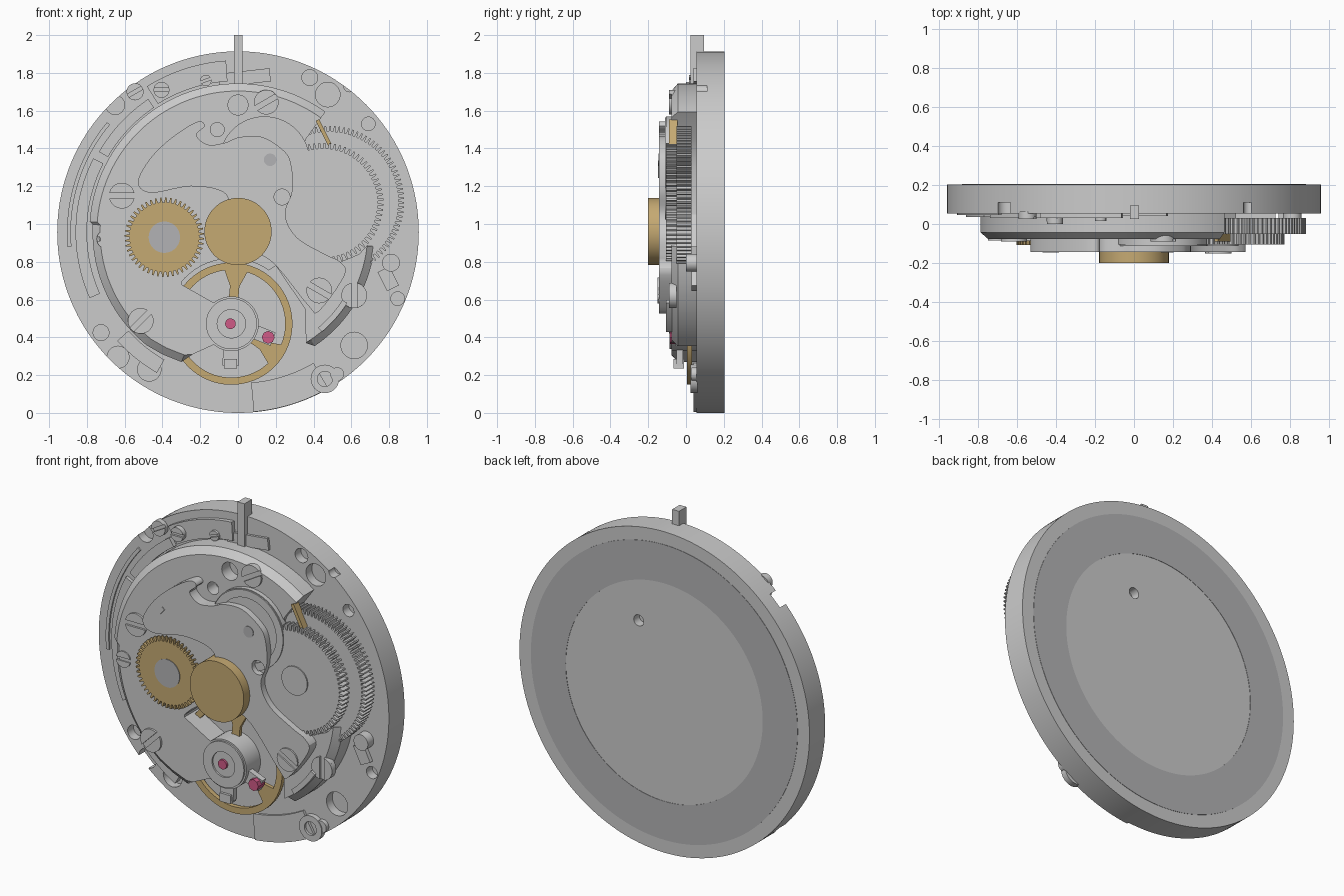
import bpy, bmesh
from math import sin, cos, pi, radians, hypot

if "Cube" in bpy.data.objects:
    bpy.data.objects.remove(bpy.data.objects["Cube"])

CZ = 0.957  # height of the movement's centre


def material(name, rgb):
    m = bpy.data.materials.new(name)
    m.diffuse_color = (*rgb, 1)
    m.use_nodes = True
    m.node_tree.nodes["Principled BSDF"].inputs["Base Color"].default_value = m.diffuse_color
    return m


GOLD = material("gold", (0.56, 0.40, 0.17))
PINK = material("ruby", (0.62, 0.10, 0.24))
LIGHT = material("light_steel", (0.45, 0.45, 0.46))


def loft(name, loops, mat=None, closed=False):
    """Skin a list of equal-length 3D loops; cap the ends unless closed."""
    bm = bmesh.new()
    rings = [[bm.verts.new(p) for p in lp] for lp in loops]
    n = len(rings[0])
    pairs = list(zip(rings, rings[1:])) + ([(rings[-1], rings[0])] if closed else [])
    for a, b in pairs:
        for i in range(n):
            j = (i + 1) % n
            bm.faces.new((a[i], a[j], b[j], b[i]))
    if not closed:
        bm.faces.new(rings[0])
        bm.faces.new(rings[-1])
    bmesh.ops.recalc_face_normals(bm, faces=bm.faces)
    me = bpy.data.meshes.new(name)
    bm.to_mesh(me)
    bm.free()
    ob = bpy.data.objects.new(name, me)
    bpy.context.collection.objects.link(ob)
    if mat:
        me.materials.append(mat)
    return ob


def prism(name, pts, y0, y1, mat=None, chamfer=0):
    """Extrude an (x, z) outline in y; optionally chamfer its outer round edge."""
    loops = [[(x, y1, z) for x, z in pts]]
    if chamfer:
        loops.append([(x, y0 + chamfer, z) for x, z in pts])
        front = []
        for x, z in pts:
            r = hypot(x, z - CZ)
            k = (r - 0.04) / r if r > 0.7 else 1
            front.append((x * k, y0, CZ + (z - CZ) * k))
        loops.append(front)
    else:
        loops.append([(x, y0, z) for x, z in pts])
    return loft(name, loops, mat)


def arc(x, z, r, a0, a1, n):
    return [(x + r * cos(radians(a0 + (a1 - a0) * i / n)),
             z + r * sin(radians(a0 + (a1 - a0) * i / n))) for i in range(n + 1)]


def circle(x, z, r, n=40):
    return arc(x, z, r, 0, 360, n)[:-1]


def disc(name, x, z, r, y0, y1, mat=None, n=40):
    return prism(name, circle(x, z, r, n), y0, y1, mat)


def ring(name, x, z, r0, r1, y0, y1, mat=None, n=64):
    loops = [[(px, y, pz) for px, pz in circle(x, z, r, n)]
             for r, y in ((r0, y0), (r1, y0), (r1, y1), (r0, y1))]
    return loft(name, loops, mat, closed=True)


def sector(name, r0, r1, a0, a1, y0, y1):
    return prism(name, arc(0, CZ, r1, a0, a1, 24) + arc(0, CZ, r0, a1, a0, 24), y0, y1)


def gear(name, x, z, r, depth, teeth, y0, y1, mat=None):
    pts = []
    for i in range(teeth):
        for f, rr in ((0, r - depth), (0.4, r - depth), (0.55, r), (0.85, r)):
            a = 2 * pi * (i + f) / teeth
            pts.append((x + rr * cos(a), z + rr * sin(a)))
    return prism(name, pts, y0, y1, mat)


def bar(name, p, q, w, y0, y1, mat=None, w2=None):
    """Straight strip from p to q, optionally tapering to width w2."""
    w2 = w2 or w
    dx, dz = q[0] - p[0], q[1] - p[1]
    d = hypot(dx, dz)
    nx, nz = -dz / d / 2, dx / d / 2
    return prism(name, [(p[0] + nx * w, p[1] + nz * w), (p[0] - nx * w, p[1] - nz * w),
                        (q[0] - nx * w2, q[1] - nz * w2), (q[0] + nx * w2, q[1] + nz * w2)],
                 y0, y1, mat)


def screw(x, z, r, y, angle):
    """Two half-round lands on a base leave a slot."""
    disc("screw_base", x, z, r, y + 0.012, y + 0.04)
    for side in (0, 180):
        prism("screw_land", arc(x, z, r, angle + side + 12, angle + side + 168, 16), y, y + 0.012)


def smooth(pts, n=5):
    """Closed Catmull-Rom curve through the points."""
    out, c = [], len(pts)
    for i in range(c):
        a, b, d, e = (pts[(i + k) % c] for k in (-1, 0, 1, 2))
        for s in range(n):
            t = s / n
            out.append(tuple(0.5 * (2 * b[k] + (d[k] - a[k]) * t
                       + (2 * a[k] - 5 * b[k] + 4 * d[k] - e[k]) * t * t
                       + (3 * b[k] - a[k] - 3 * d[k] + e[k]) * t ** 3) for k in (0, 1)))
    return out


def drill(ob, holes):
    """Cut round holes given as x, z, r, y0, y1."""
    for h in holes:
        cut = disc("cutter", *h, n=32)
        cut.hide_render = True
        mod = ob.modifiers.new("hole", 'BOOLEAN')
        mod.operation, mod.solver, mod.object = 'DIFFERENCE', 'EXACT', cut
        bpy.context.view_layer.objects.active = ob
        bpy.ops.object.modifier_apply(modifier=mod.name)
        bpy.data.objects.remove(cut)


# Main plate with jewel and pin holes, dial-side ring
plate = disc("main_plate", 0, CZ, 0.957, 0.055, 0.203, n=144)
spots = [(0.38, 1.775, 0.042), (0.475, 1.685, 0.065), (0.59, 1.73, 0.03), (0.69, 1.53, 0.036),
         (0.845, 0.605, 0.036), (0.615, 0.357, 0.07), (-0.47, 0.23, 0.062),
         (-0.635, 0.295, 0.058), (-0.725, 0.425, 0.042), (-0.65, 1.63, 0.05)]
drill(plate, [(x, z, r, 0.0, 0.11) for x, z, r in spots] + [(0.17, 1.34, 0.033, 0.15, 0.3)])
ring("dial_ring", 0, CZ, 0.65, 0.88, 0.198, 0.205, LIGHT, 128)

# Raised pads and levers on the plate
sector("lower_pad", 0.80, 0.955, -85, -60, 0.04, 0.06)
sector("setting_lever", 0.80, 0.91, 94, 122, 0.03, 0.06)
sector("yoke", 0.795, 0.85, 124, 150, 0.03, 0.06)
sector("yoke_spring", 0.80, 0.86, 153, 204, 0.035, 0.06)
sector("spring_tail", 0.885, 0.905, 140, 185, 0.045, 0.06)
sector("edge_block", 0.78, 0.86, 222, 240, 0.02, 0.06)
disc("side_boss", 0.81, 0.795, 0.047, 0.0, 0.06)
bar("side_boss_lug", (0.77, 0.76), (0.82, 0.66), 0.07, 0.03, 0.06)
ring("bottom_bush", 0.46, 0.18, 0.04, 0.075, 0.025, 0.06)
disc("bottom_pin", 0.525, 0.205, 0.036, 0.03, 0.06)
bar("winding_stem", (0.002, 1.72), (0.002, 2.0), 0.045, 0.025, 0.095)
bar("stem_cover", (-0.1, 1.76), (0.17, 1.79), 0.07, 0.04, 0.06)

# Main bridge: chamfered round edge, balance cock and barrel pocket in one outline
BX, BZ = -0.035, 0.472
outline = (arc(0, CZ, 0.787, 54, 176, 60) + arc(0, CZ, 0.77, 177, 231, 28)
           + [(-0.40, 0.31), (-0.30, 0.27), (-0.24, 0.31)]
           + arc(BX, BZ, 0.145, -130, 130, 40) + [(-0.30, 0.68)]
           + arc(BX, BZ, 0.345, 140, 55, 20)
           + [(0.20, 0.78), (0.355, 0.55), (0.36, 0.37)]
           + arc(0, CZ, 0.727, -56, -6, 24)
           + [(0.64, 0.84), (0.52, 0.79), (0.40, 0.88), (0.31, 1.05), (0.30, 1.30), (0.36, 1.45)])
bridge = prism("main_bridge", outline, -0.078, 0.057, chamfer=0.035)
drill(bridge, [(0.0, 1.63, 0.053, -0.2, 0.0), (-0.11, 1.50, 0.037, -0.2, 0.0)])
sector("barrel_bridge_edge", 0.66, 0.69, -50, -33, -0.105, -0.05)

# Barrel, ratchet wheel and crown wheel
gear("barrel_gear", 0.48, 1.12, 0.40, 0.03, 100, -0.05, 0.03)
gear("ratchet_wheel", 0.45, 1.11, 0.32, 0.03, 72, -0.105, -0.05)
disc("ratchet_hub", 0.45, 1.11, 0.085, -0.112, -0.1)
disc("crown_wheel", 0.14, 1.33, 0.24, -0.105, -0.07, n=64)
ring("crown_wheel_rim", 0.14, 1.33, 0.19, 0.235, -0.112, -0.1)
bar("click_spring", (0.42, 1.55), (0.485, 1.42), 0.02, -0.09, -0.045, GOLD)

# Upper bridge
upper = prism("upper_bridge", smooth([
    (-0.53, 1.22), (-0.47, 1.34), (-0.36, 1.45), (-0.22, 1.54), (-0.175, 1.52), (-0.22, 1.47),
    (-0.16, 1.42), (-0.07, 1.43), (0.01, 1.46), (0.13, 1.46), (0.24, 1.39), (0.28, 1.32),
    (0.29, 1.18), (0.25, 1.05), (0.31, 0.93), (0.46, 0.84), (0.54, 0.80), (0.565, 0.73),
    (0.43, 0.54), (0.37, 0.57), (0.18, 0.80), (0.0, 0.90), (-0.04, 1.08), (-0.08, 1.17),
    (-0.25, 1.20), (-0.46, 1.165)]), -0.143, -0.078)
drill(upper, [(0.233, 1.143, 0.042, -0.2, -0.1)])
disc("upper_pin", 0.17, 1.34, 0.033, -0.146, -0.12, LIGHT)
bar("bridge_key", (-0.46, 1.25), (-0.39, 1.33), 0.02, -0.147, -0.13)

# Gold train wheel and centre cap
gear("train_wheel", -0.39, 0.93, 0.21, 0.025, 48, -0.108, -0.085, GOLD)
disc("train_hub", -0.39, 0.93, 0.083, -0.112, -0.08, LIGHT)
disc("centre_cap", 0, 0.96, 0.178, -0.2, -0.08, GOLD, 72)

# Balance wheel, spokes and regulator
ring("balance_rim", BX, BZ, 0.285, 0.323, 0.005, 0.032, GOLD, 96)
for a in (85, 205, 325):
    d = cos(radians(a)), sin(radians(a))
    p = [(BX + d[0] * r, BZ + d[1] * r) for r in (0.0, 0.2, 0.3)]
    bar("balance_spoke", p[0], p[1], 0.05, 0.008, 0.03, GOLD)
    bar("spoke_flare", p[1], p[2], 0.05, 0.008, 0.03, GOLD, 0.14)
ring("regulator_ring", BX, BZ, 0.075, 0.135, -0.088, -0.07)
disc("balance_jewel", BX - 0.005, BZ, 0.028, -0.092, -0.07, PINK)
bar("regulator_arm", (BX, 0.36), (-0.04, 0.25), 0.085, -0.05, -0.015)
bar("regulator_tip", (-0.04, 0.285), (-0.04, 0.235), 0.07, -0.065, -0.01)
bar("stud_arm", (0.06, 0.44), (0.185, 0.39), 0.075, -0.055, -0.02)
disc("stud_jewel", 0.16, 0.40, 0.034, -0.085, -0.02, PINK, 8)

# Slotted screws
for s in ((-0.615, 1.15, 0.068, -0.09, 0), (-0.70, 0.92, 0.048, -0.085, 0),
          (-0.515, 0.487, 0.068, -0.09, 45), (0.43, 0.648, 0.068, -0.152, 150),
          (0.615, 0.622, 0.068, -0.09, 90), (0.15, 1.645, 0.065, -0.09, 30),
          (-0.405, 1.71, 0.042, 0.0, 0), (-0.545, 1.70, 0.045, 0.025, 30),
          (-0.17, 1.76, 0.03, 0.015, 20)):
    screw(*s)

# Smooth round walls, keep edges crisp
bpy.ops.object.select_all(action='SELECT')
bpy.context.view_layer.objects.active = plate
bpy.ops.object.shade_smooth_by_angle(angle=radians(25))
